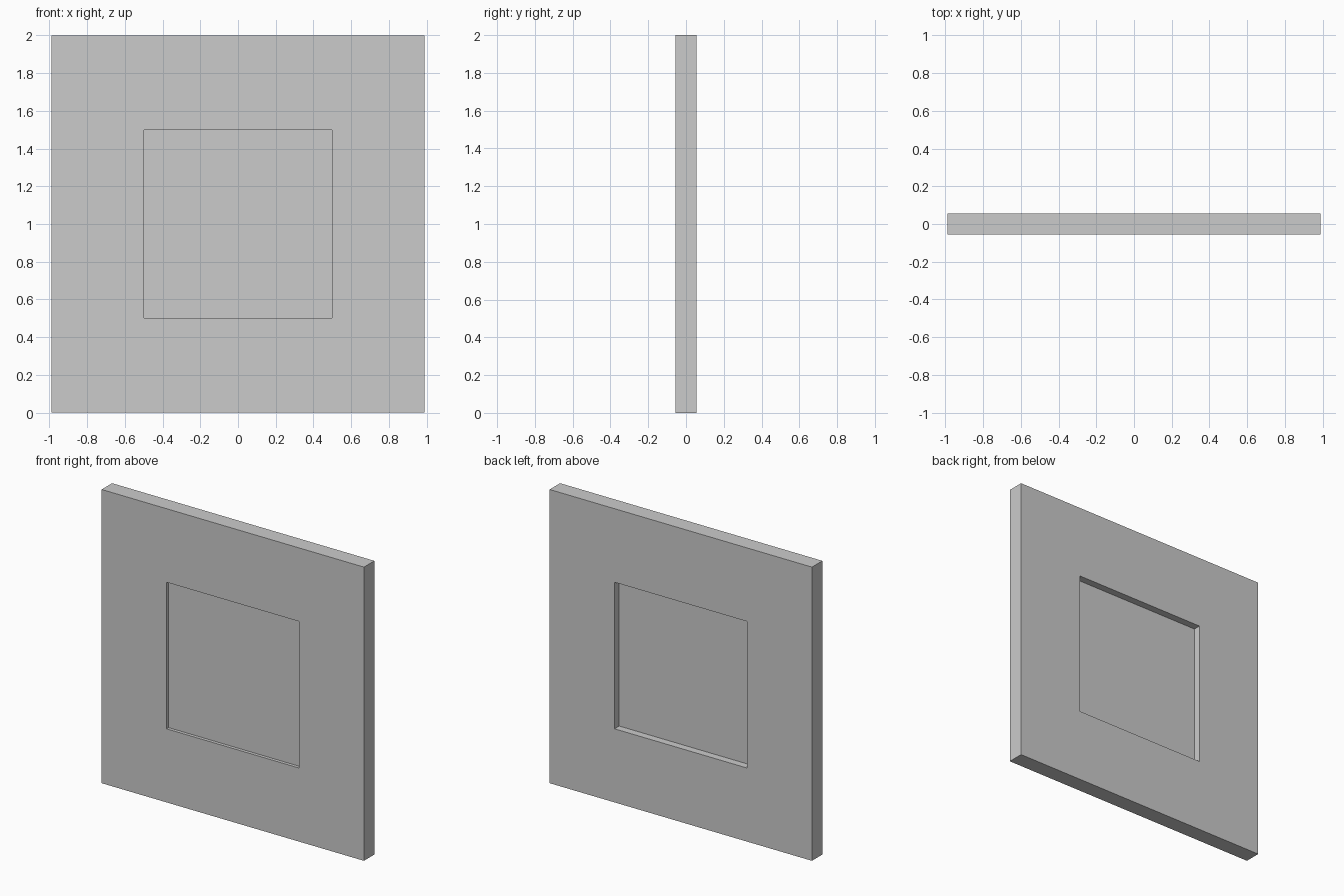
import bpy, bmesh
from mathutils import Matrix, Vector

if "Cube" in bpy.data.objects:
    bpy.data.objects.remove(bpy.data.objects["Cube"])

WIDTH, THICK, HEIGHT = 1.976, 0.112, 2.0
OPENING = 0.998        # side of the square recess
MID_Z = HEIGHT / 2
FRONT_DEPTH, BACK_DEPTH = 0.022, 0.05


def recess(bm, side, depth):
    """Sink a centred square pocket into the face pointing along side * y."""
    bm.normal_update()
    face = max(bm.faces, key=lambda f: f.normal.y * side)
    bmesh.ops.inset_region(bm, faces=[face], thickness=0.4)
    half = OPENING / 2
    for v in face.verts:
        v.co.x = half if v.co.x > 0 else -half
        v.co.z = MID_Z + (half if v.co.z > MID_Z else -half)
    # inner face becomes the pocket floor, with new walls around it
    floor = bmesh.ops.extrude_discrete_faces(bm, faces=[face])["faces"][0]
    bmesh.ops.translate(bm, verts=floor.verts, vec=Vector((0, -side * depth, 0)))


# Wall panel slab with a recessed square on each side
bm = bmesh.new()
bmesh.ops.create_cube(
    bm, size=1,
    matrix=Matrix.Translation((0, 0, MID_Z)) @ Matrix.Diagonal((WIDTH, THICK, HEIGHT, 1)))
recess(bm, -1, FRONT_DEPTH)
recess(bm, 1, BACK_DEPTH)
bmesh.ops.recalc_face_normals(bm, faces=bm.faces)

mesh = bpy.data.meshes.new("recessed_wall_panel")
bm.to_mesh(mesh)
bm.free()
bpy.context.collection.objects.link(bpy.data.objects.new("recessed_wall_panel", mesh))
